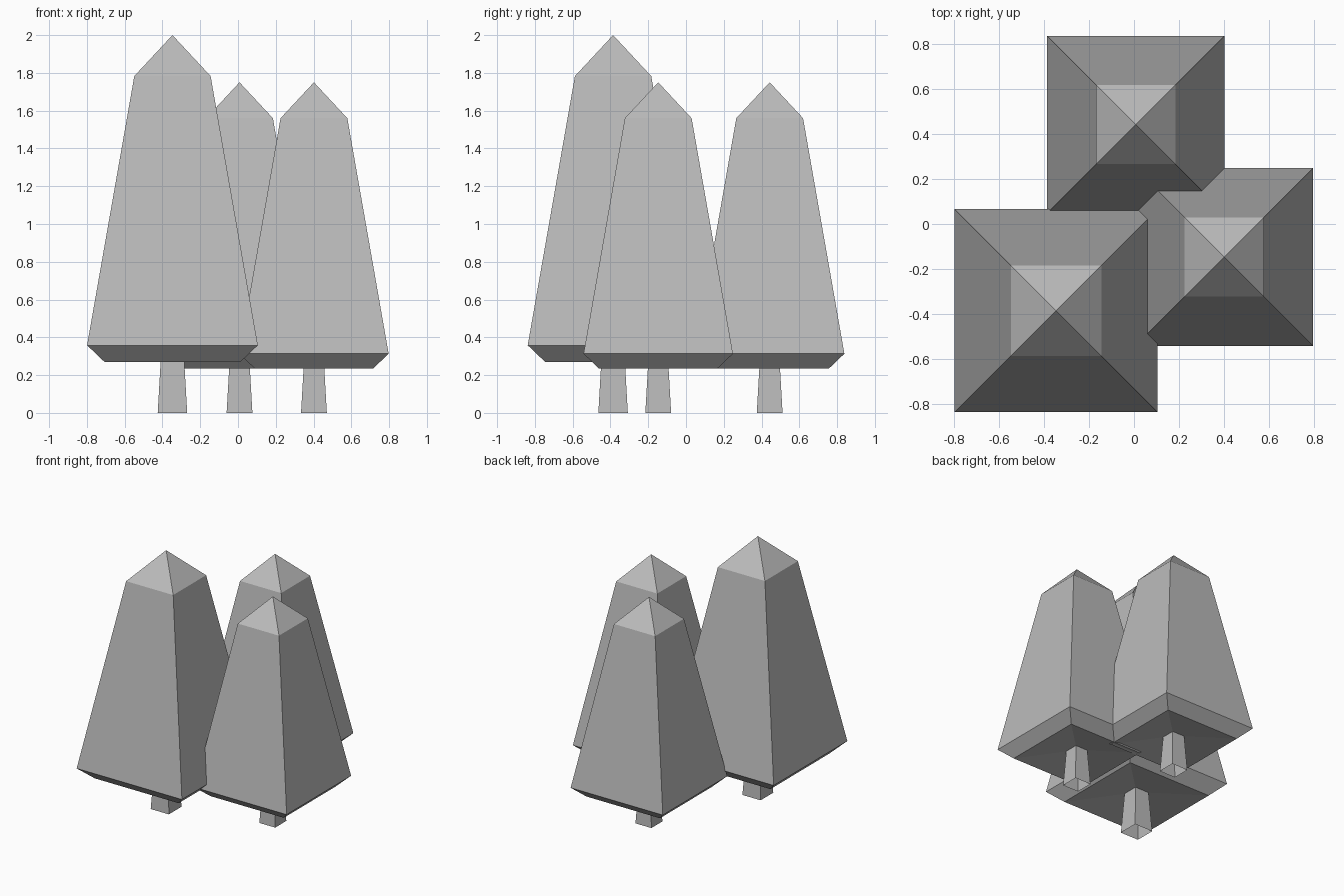
import bpy
import bmesh

cube = bpy.data.objects.get("Cube")
if cube:
    bpy.data.objects.remove(cube, do_unlink=True)

grey = bpy.data.materials.new("plain_grey")
grey.use_nodes = True
colour = (0.5, 0.5, 0.5, 1)
grey.diffuse_color = colour
grey.node_tree.nodes["Principled BSDF"].inputs["Base Color"].default_value = colour


def square_loft(name, profile, location, scale):
    """Loft square rings given as (half width, height); zero width makes a tip."""
    bm = bmesh.new()
    rings = []
    for half, z in profile:
        if half == 0:
            rings.append([bm.verts.new((0, 0, z))] * 4)
        else:
            rings.append([bm.verts.new((sx * half, sy * half, z))
                          for sx, sy in ((-1, -1), (1, -1), (1, 1), (-1, 1))])
    for low, high in zip(rings, rings[1:]):
        for i in range(4):
            j = (i + 1) % 4
            corners = [low[i], low[j], high[j], high[i]]
            bm.faces.new(list(dict.fromkeys(corners)))
    mesh = bpy.data.meshes.new(name)
    bm.to_mesh(mesh)
    bm.free()
    mesh.materials.append(grey)
    obj = bpy.data.objects.new(name, mesh)
    obj.location = (*location, 0)
    obj.scale = (scale,) * 3
    bpy.context.collection.objects.link(obj)
    return obj


# Tapered trunk, open at the foot
TRUNK = [(0.078, 0), (0.06, 0.315)]
# Shallow recessed underside, bevelled rim, long sides and pointed cap
FOLIAGE = [(0.06, 0.315), (0.36, 0.27), (0.452, 0.358), (0.202, 1.783), (0, 2)]

trees = {
    "tall_tree": ((-0.347, -0.386), 1.0),
    "side_tree": ((0.402, -0.147), 0.875),
    "back_tree": ((0.008, 0.443), 0.875),
}
for name, (location, scale) in trees.items():
    square_loft(name + "_trunk", TRUNK, location, scale)
    square_loft(name + "_foliage", FOLIAGE, location, scale)
